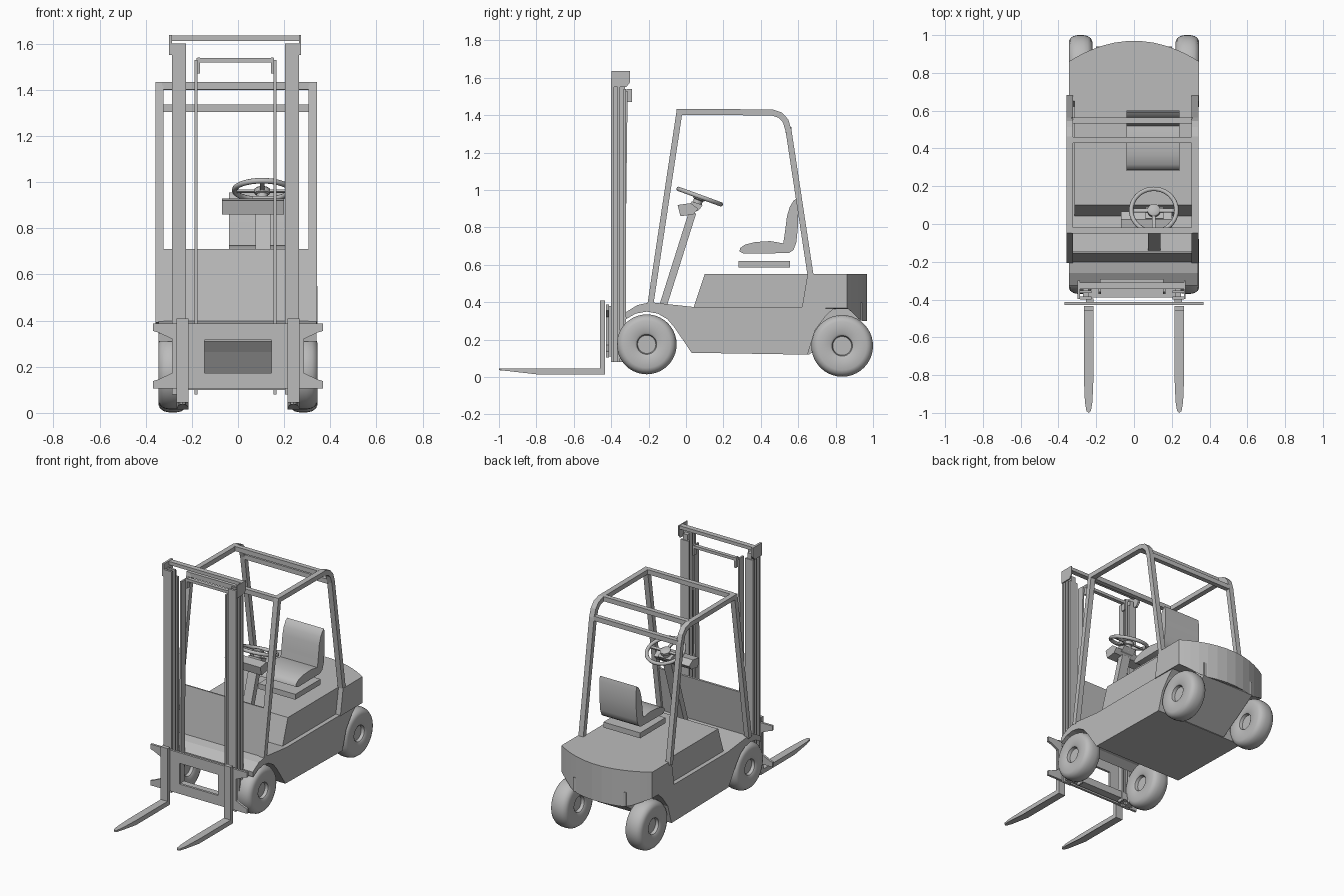
import bpy, bmesh, math
from mathutils import Vector, Matrix

cube = bpy.data.objects.get("Cube")
if cube:
    bpy.data.objects.remove(cube, do_unlink=True)

GREY = (0.5, 0.5, 0.5, 1)
paint = bpy.data.materials.new("plain_grey")
paint.use_nodes = True
paint.diffuse_color = GREY
paint.node_tree.nodes["Principled BSDF"].inputs["Base Color"].default_value = GREY


def finish(name, bm, smooth=False):
    bmesh.ops.recalc_face_normals(bm, faces=bm.faces)
    mesh = bpy.data.meshes.new(name)
    bm.to_mesh(mesh)
    bm.free()
    mesh.materials.append(paint)
    ob = bpy.data.objects.new(name, mesh)
    bpy.context.collection.objects.link(ob)
    if smooth:
        bpy.ops.object.select_all(action='DESELECT')
        ob.select_set(True)
        bpy.context.view_layer.objects.active = ob
        bpy.ops.object.shade_smooth_by_angle(angle=math.radians(40))
    return ob


def prism(name, pts, axis, lo, hi, smooth=False):
    """Extrude a flat outline along one axis from lo to hi."""
    def place(p, h):
        return {'x': (h, p[0], p[1]), 'y': (p[0], h, p[1]), 'z': (p[0], p[1], h)}[axis]
    bm = bmesh.new()
    a = [bm.verts.new(place(p, lo)) for p in pts]
    b = [bm.verts.new(place(p, hi)) for p in pts]
    bm.faces.new(a)
    bm.faces.new(b[::-1])
    for i in range(len(pts)):
        j = (i + 1) % len(pts)
        bm.faces.new((a[i], a[j], b[j], b[i]))
    return finish(name, bm, smooth)


def box(name, x, y, z):
    return prism(name, [(x[0], y[0]), (x[1], y[0]), (x[1], y[1]), (x[0], y[1])], 'z', *z)


def ribbon(path, width):
    """Outline of a bar of constant width that follows a path."""
    path = [Vector(p) for p in path]
    left, right = [], []
    for i, p in enumerate(path):
        d0 = (p - path[max(i - 1, 0)]).normalized()
        d1 = (path[min(i + 1, len(path) - 1)] - p).normalized()
        t = (d0 + d1).normalized()
        d = d1 if d1.length else d0
        n = Vector((-t.y, t.x))
        off = n * (width / 2 / max(t.dot(d), 0.3))
        left.append(p + off)
        right.append(p - off)
    return left + right[::-1]


def lathe(name, profile, matrix, steps=40):
    """Spin (radius, height) points around z, then place the result."""
    bm = bmesh.new()
    rings = []
    for r, h in profile:
        rings.append([bm.verts.new((r * math.cos(k * math.tau / steps),
                                    r * math.sin(k * math.tau / steps), h)) for k in range(steps)])
    for a, b in zip(rings, rings[1:]):
        for k in range(steps):
            m = (k + 1) % steps
            bm.faces.new((a[k], a[m], b[m], b[k]))
    for ring in (rings[0], rings[-1]):
        bm.faces.new(ring)
    bm.transform(matrix)
    return finish(name, bm, True)


# Chassis with the front fender arch
arch = [(-0.21 + 0.172 * math.cos(math.radians(a)), 0.178 + 0.172 * math.sin(math.radians(a)))
        for a in range(30, 131, 20)]
prism("chassis", [(0.03, 0.13), (0.65, 0.12), (0.69, 0.25), (0.75, 0.33), (0.8, 0.375),
                  (0.04, 0.375), (-0.19, 0.40), (-0.26, 0.385), (-0.325, 0.345)] + arch[::-1],
      'x', -0.345, 0.34)

# Hood and rear counterweight
prism("hood", [(0.04, 0.37), (0.7, 0.37), (0.7, 0.55), (0.1, 0.55)], 'x', -0.315, 0.31)
rear = [(0.345 * math.sin(t), 0.86 + 0.11 * (1 - (math.sin(t)) ** 2))
        for t in [math.radians(a) for a in range(90, -91, -12)]]
rear[-1] = (-0.345, 0.86)
weight = prism("counterweight", [(-0.345, 0.65), (0.345, 0.65)] + rear, 'z', 0.37, 0.55)
for v in weight.data.vertices:
    x, y, z = v.co
    if z < 0.4 and y > 0.8:
        v.co.z = 0.37 - 0.07 * min(1, (0.345 - abs(x)) / 0.14)
    elif z < 0.4:
        v.co.y = 0.62
prism("rear_underbody", [(0.6, 0.122), (0.66, 0.122), (0.94, 0.305), (0.94, 0.4), (0.6, 0.4)],
      'x', -0.2, 0.2)

# Wheels with recessed hubs
tyre = [(0.045, 0.035), (0.05, 0.035), (0.055, 0.055), (0.066, 0.062), (0.13, 0.062),
        (0.148, 0.055), (0.16, 0.038), (0.165, 0.015)]
tyre += [(r, -h) for r, h in tyre[::-1]]
for side, s in (("right", -1), ("left", 1)):
    for end, y, z, size in (("front", -0.21, 0.175, 0.97), ("rear", 0.835, 0.167, 1.0)):
        m = (Matrix.Translation((s * 0.283, y, z)) @ Matrix.Rotation(math.pi / 2, 4, 'Y')
             @ Matrix.Diagonal((size, size, 1, 1)))
        lathe(f"{end}_wheel_{side}", tyre, m)

# Sloping front panel
prism("front_panel", ribbon([(-0.195, 0.39), (-0.148, 0.71)], 0.012), 'x', -0.345, 0.34)

# Overhead guard
guard = ribbon([(-0.19, 0.39), (-0.035, 1.418), (0.46, 1.415), (0.505, 1.4), (0.532, 1.37),
                (0.548, 1.32), (0.668, 0.53)], 0.032)
prism("guard_frame_right", guard, 'x', -0.357, -0.322)
prism("guard_frame_left", guard, 'x', 0.305, 0.342)
for name, y, z in (("front", -0.035, 1.418), ("middle", 0.445, 1.416), ("rear", 0.548, 1.32)):
    box(f"guard_{name}_bar", (-0.33, 0.31), (y - 0.016, y + 0.016), (z - 0.016, z + 0.016))

# Steering column, console and wheel
prism("steering_column", ribbon([(-0.12, 0.39), (0.035, 0.88)], 0.04), 'x', 0.075, 0.14)
prism("console", [(-0.045, 0.92), (-0.03, 0.86), (0.04, 0.87), (0.065, 0.9), (0.025, 0.93)],
      'x', -0.07, 0.2)
prism("console_cap", [(0.01, 0.87), (0.065, 0.89), (0.09, 0.92), (0.03, 0.94)], 'x', 0.06, 0.155)
tilt = Matrix.Translation((0.105, 0.073, 0.965)) @ Matrix.Rotation(math.radians(-20), 4, 'X')
bpy.ops.mesh.primitive_torus_add(major_radius=0.12, minor_radius=0.012,
                                 major_segments=40, minor_segments=10)
rim = bpy.context.object
rim.name = "steering_wheel_rim"
rim.data.transform(tilt)
rim.data.materials.append(paint)
bpy.ops.object.shade_smooth_by_angle(angle=math.radians(60))
lathe("steering_hub", [(0.025, -0.06), (0.025, -0.02), (0.034, -0.015), (0.034, 0.004), (0.026, 0.01)], tilt, 20)
for i, a in enumerate((0, 180, 270)):
    spoke = box(f"steering_spoke_{i}", (0.02, 0.12), (-0.009, 0.009), (-0.01, 0.0))
    spoke.data.transform(tilt @ Matrix.Rotation(math.radians(a), 4, 'Z'))

# Seat
box("seat_base", (-0.04, 0.24), (0.28, 0.555), (0.585, 0.622))
prism("seat", [(0.285, 0.672), (0.29, 0.69), (0.315, 0.708), (0.37, 0.722), (0.45, 0.727),
               (0.52, 0.715), (0.53, 0.78), (0.54, 0.86), (0.555, 0.91), (0.575, 0.943),
               (0.592, 0.955), (0.6, 0.92), (0.6, 0.82), (0.59, 0.72), (0.575, 0.68),
               (0.55, 0.663), (0.31, 0.66)], 'x', -0.04, 0.24, True)

# Mast rails, caps and lift strips
for side, lo, hi, out in (("right", -0.285, -0.225, -0.3), ("left", 0.203, 0.265, 0.272)):
    for i, y in enumerate(((-0.4, -0.385), (-0.366, -0.353), (-0.335, -0.32))):
        box(f"mast_flange_{side}_{i}", (lo, hi), y, (0.08, 1.6 if i < 2 else 1.54))
    box(f"mast_web_{side}", (lo + 0.015, hi - 0.015), (-0.39, -0.325), (0.08, 1.58))
    edge = lo if side == "right" else hi
    prism(f"mast_cap_{side}", [(-0.397, 1.55), (-0.32, 1.55), (-0.3, 1.575), (-0.3, 1.637), (-0.397, 1.637)],
          'x', min(out, edge), max(out, edge))
for side, x in (("right", -0.182), ("left", 0.16)):
    prism(f"lift_strip_{side}", [(-0.37, 0.08), (-0.33, 0.08), (-0.312, 1.53), (-0.36, 1.53)],
          'x', x - 0.006, x + 0.006)
    inner = x + (0.012 if x < 0 else -0.012)
    box(f"lift_bracket_{side}", (inner - 0.006, inner + 0.006), (-0.318, -0.29), (1.47, 1.54))
box("mast_top_bar", (-0.3, 0.27), (-0.345, -0.31), (1.612, 1.635))
box("mast_inner_bar", (-0.18, 0.155), (-0.318, -0.292), (1.518, 1.537))
box("mast_lower_bar", (-0.24, 0.22), (-0.39, -0.335), (0.1, 0.15))

# Fork carriage frame
box("carriage_top", (-0.285, 0.28), (-0.428, -0.412), (0.315, 0.388))
box("carriage_bottom", (-0.285, 0.28), (-0.428, -0.412), (0.105, 0.172))
for side, s in (("right", -1), ("left", 1)):
    prism(f"carriage_post_{side}", [(s * 0.146, 0.15), (s * 0.285, 0.15), (s * 0.285, 0.34), (s * 0.146, 0.34)],
          'y', -0.428, -0.412)
    for name, mid, d in (("upper", 0.388, -1), ("lower", 0.105, 1)):
        prism(f"carriage_{name}_ear_{side}",
              [(s * 0.28, mid), (s * 0.368, mid), (s * 0.368, mid + d * 0.033),
               (s * 0.345, mid + d * 0.04), (s * 0.28, mid + d * 0.07)], 'y', -0.428, -0.412)
    box(f"carriage_roller_mount_{side}", (s * 0.235 - 0.02, s * 0.235 + 0.02), (-0.414, -0.395), (0.11, 0.38))
    # Forks, tapered to the tip
    prism(f"fork_upright_{side}", [(-0.46, 0.02), (-0.433, 0.02), (-0.433, 0.41), (-0.46, 0.41)],
          'x', s * 0.24 - 0.026, s * 0.24 + 0.026)
    c = s * 0.24
    blade = prism(f"fork_blade_{side}",
                  [(c - 0.026, -0.433), (c + 0.026, -0.433), (c + 0.026, -0.8), (c + 0.02, -0.94),
                   (c + 0.012, -0.99), (c, -1.0), (c - 0.012, -0.99), (c - 0.02, -0.94),
                   (c - 0.026, -0.8)], 'z', 0.015, 0.047)
    for v in blade.data.vertices:
        if v.co.y < -0.85 and v.co.z < 0.03:
            v.co.z = 0.022 + 0.015 * (-v.co.y - 0.85) / 0.15
